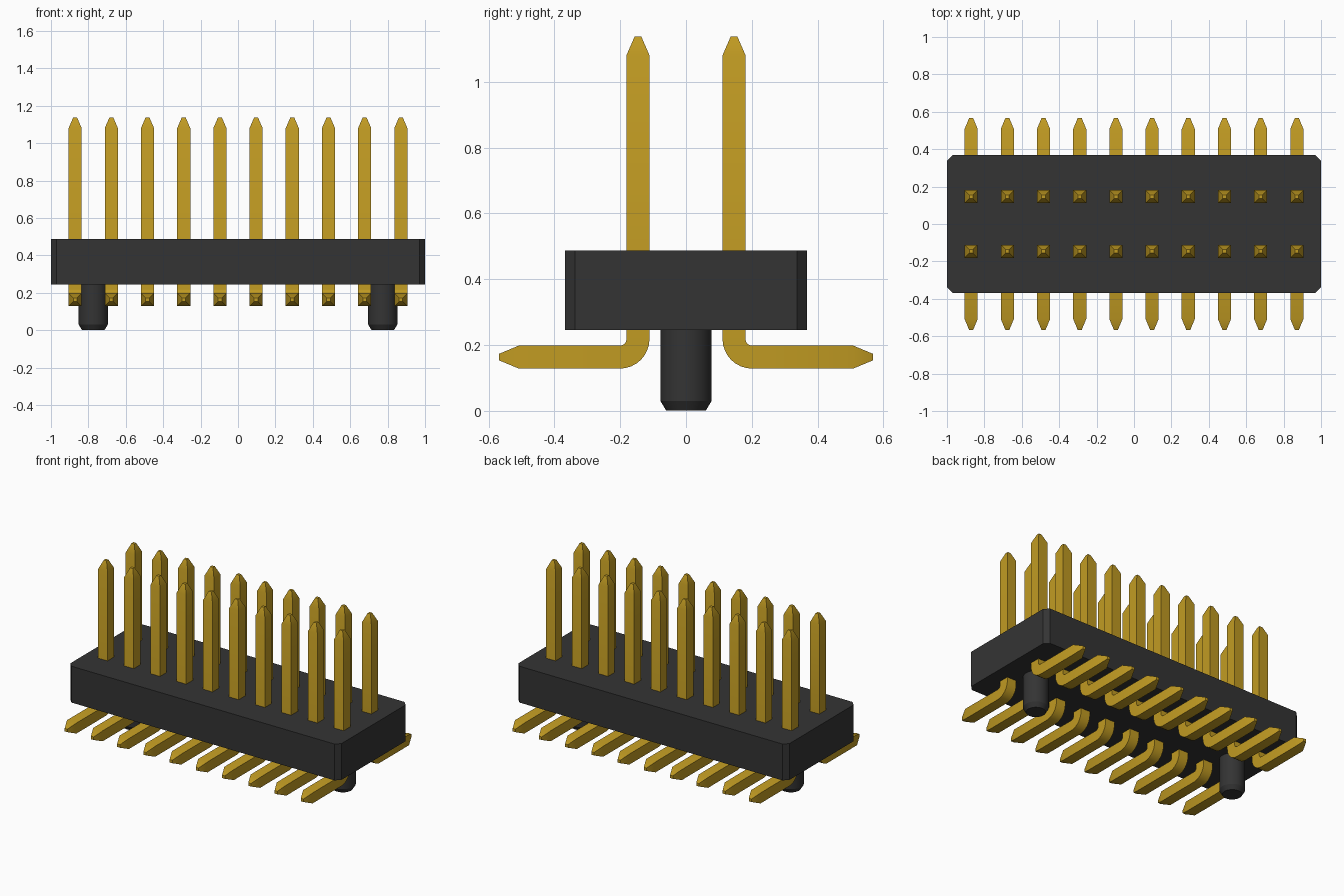
import bpy, bmesh, math

cube = bpy.data.objects.get("Cube")
if cube:
    bpy.data.objects.remove(cube, do_unlink=True)


def material(name, color):
    mat = bpy.data.materials.new(name)
    mat.use_nodes = True
    mat.diffuse_color = color
    bsdf = next(n for n in mat.node_tree.nodes if n.type == 'BSDF_PRINCIPLED')
    bsdf.inputs["Base Color"].default_value = color
    return mat


BLACK = material("black plastic", (0.034, 0.034, 0.034, 1))
GOLD = material("gold metal", (0.53, 0.325, 0.016, 1))

PINS, PITCH, ROW_Y = 10, 0.1935, 0.146
BODY_LOW, BODY_HIGH = 0.245, 0.487
HALF = 0.035          # half thickness of a pin
TIP = 0.01            # half thickness at a pin's end


def skin(name, rings, mat):
    """Join equal-sized rings of points into a closed solid."""
    bm = bmesh.new()
    loops = [[bm.verts.new(p) for p in ring] for ring in rings]
    n = len(loops[0])
    for a, b in zip(loops, loops[1:]):
        for i in range(n):
            j = (i + 1) % n
            bm.faces.new((a[i], a[j], b[j], b[i]))
    bm.faces.new(loops[0])
    bm.faces.new(loops[-1])
    bmesh.ops.recalc_face_normals(bm, faces=bm.faces)
    mesh = bpy.data.meshes.new(name)
    bm.to_mesh(mesh)
    bm.free()
    mesh.materials.append(mat)
    obj = bpy.data.objects.new(name, mesh)
    bpy.context.collection.objects.link(obj)
    return obj


def smooth(obj):
    bpy.ops.object.select_all(action='DESELECT')
    obj.select_set(True)
    bpy.context.view_layer.objects.active = obj
    bpy.ops.object.shade_smooth_by_angle(angle=math.radians(30))


# Housing: a block with chamfered vertical corners
X, Y, C = 1.0, 0.368, 0.03
outline = [(X, Y - C), (X - C, Y), (C - X, Y), (-X, Y - C),
           (-X, C - Y), (C - X, -Y), (X - C, -Y), (X, C - Y)]
skin("housing", [[(x, y, z) for x, y in outline] for z in (BODY_LOW, BODY_HIGH)], BLACK)

# Locating pegs with a chamfered lower end
for side, label in ((1, "left"), (-1, "right")):
    rings = []
    for radius, z in ((0.06, 0), (0.078, 0.03), (0.078, BODY_LOW + 0.01)):
        angles = [math.tau * i / 32 for i in range(32)]
        rings.append([(side * 4 * PITCH + radius * math.cos(a),
                       radius * math.sin(a), z) for a in angles])
    smooth(skin(label + "_locating_peg", rings, BLACK))

# Pin path: (y, z, tilt, half thickness), from the top tip to the foot tip
BEND, FOOT_Z = 0.055, 0.163
path = [(ROW_Y, 1.138, 0, TIP), (ROW_Y, 1.08, 0, HALF)]
for i in range(9):
    a = math.pi / 2 * i / 8
    path.append((ROW_Y + BEND * (1 - math.cos(a)),
                 FOOT_Z + BEND * (1 - math.sin(a)), a, HALF))
path += [(0.508, FOOT_Z, math.pi / 2, HALF), (0.568, FOOT_Z, math.pi / 2, TIP)]


def pin_rings(x, side):
    rings = []
    for y, z, a, h in path:
        rings.append([(x + u * h, side * (y + v * h * math.cos(a)), z + v * h * math.sin(a))
                      for u, v in ((-1, -1), (1, -1), (1, 1), (-1, 1))])
    return rings


# Two mirrored rows of bent pins
for side, label in ((-1, "front"), (1, "back")):
    for i in range(PINS):
        x = (i - (PINS - 1) / 2) * PITCH
        smooth(skin(f"{label}_pin_{i + 1}", pin_rings(x, side), GOLD))
